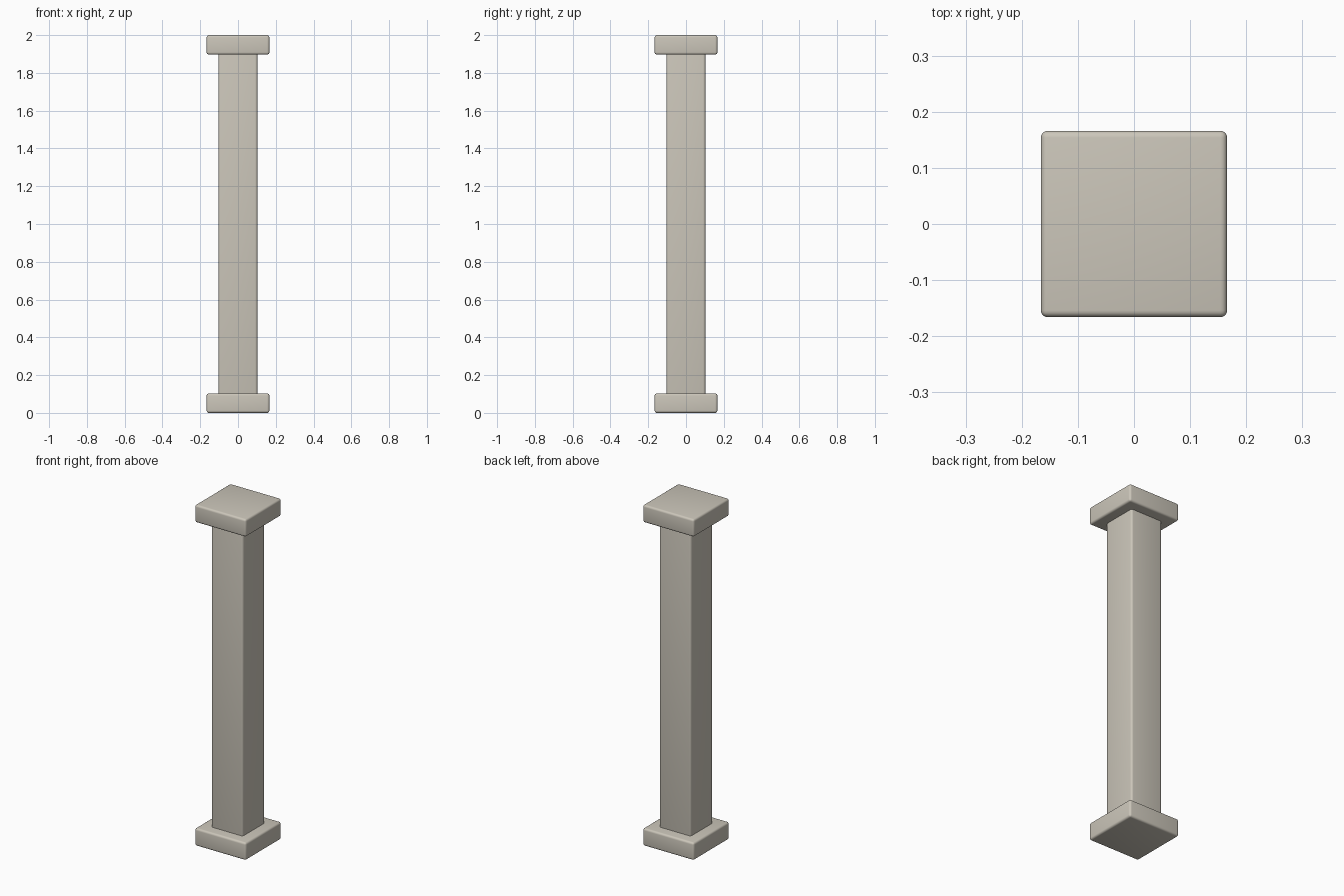
import bpy
import math

if "Cube" in bpy.data.objects:
    bpy.data.objects.remove(bpy.data.objects["Cube"])

# one pale stone colour for the whole pillar
stone = bpy.data.materials.new("pale_stone")
stone.diffuse_color = (0.60, 0.565, 0.49, 1.0)
stone.use_nodes = True
stone.node_tree.nodes["Principled BSDF"].inputs["Base Color"].default_value = stone.diffuse_color


def rounded_block(name, width, z0, z1, radius):
    """Square block centred on the z axis with rounded edges."""
    bpy.ops.mesh.primitive_cube_add(size=1, location=(0, 0, (z0 + z1) / 2))
    ob = bpy.context.object
    ob.name = name
    ob.scale = (width, width, z1 - z0)
    bpy.ops.object.transform_apply(location=False, rotation=False, scale=True)
    ob.data.materials.append(stone)
    bevel = ob.modifiers.new("rounded_edges", 'BEVEL')
    bevel.width = radius
    bevel.segments = 4
    bpy.ops.object.modifier_apply(modifier=bevel.name)
    bpy.ops.object.shade_smooth_by_angle(angle=math.radians(35))
    return ob


# base slab, tall square shaft, matching top slab
rounded_block("base_slab", 0.332, 0.0, 0.103, 0.012)
rounded_block("shaft", 0.205, 0.08, 1.92, 0.012)
rounded_block("top_slab", 0.332, 1.897, 2.0, 0.012)
